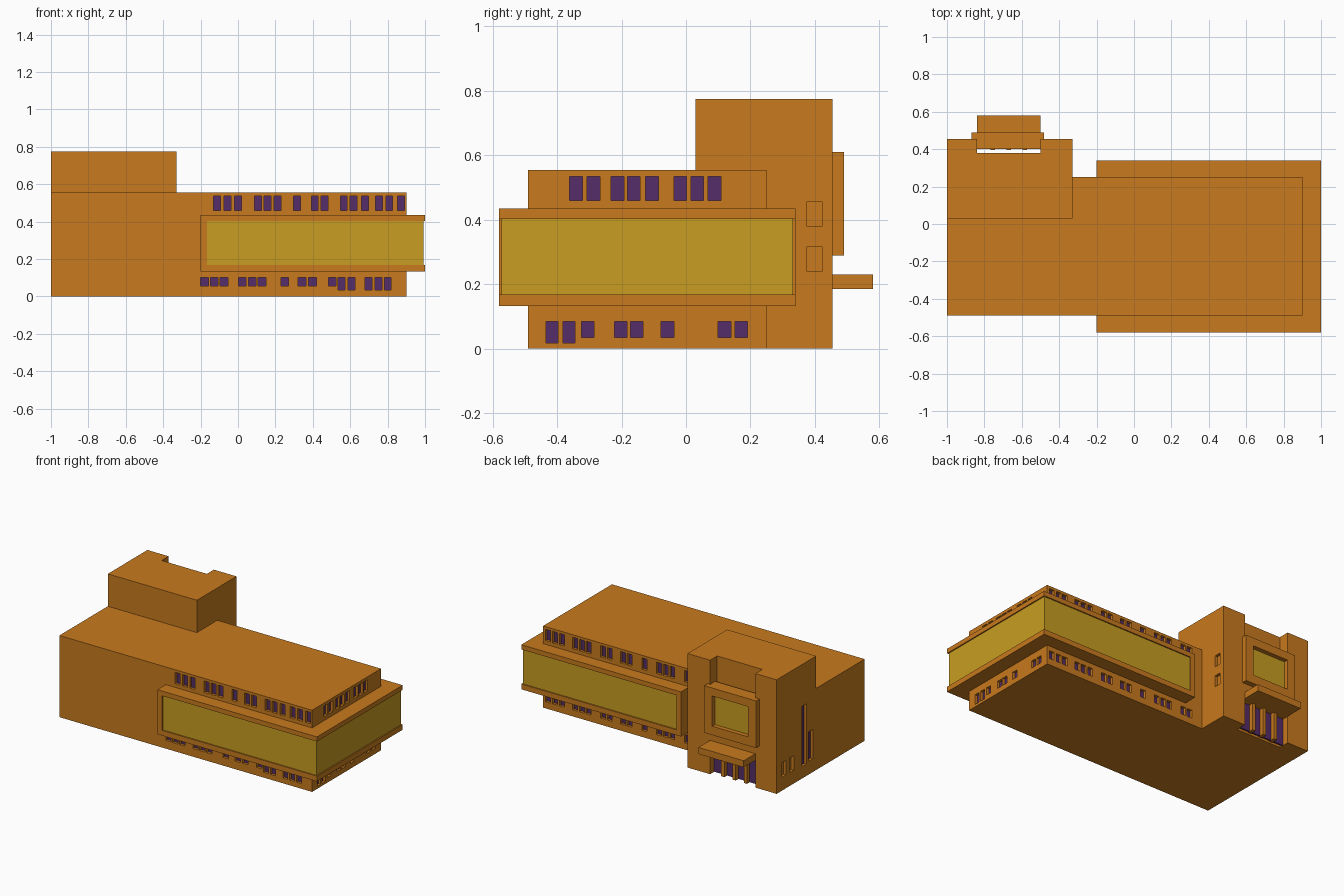
import bpy, bmesh

if "Cube" in bpy.data.objects:
    bpy.data.objects.remove(bpy.data.objects["Cube"])

def mat(name, rgb):
    m = bpy.data.materials.new(name)
    m.diffuse_color = (*rgb, 1)
    m.use_nodes = True
    m.node_tree.nodes["Principled BSDF"].inputs["Base Color"].default_value = m.diffuse_color
    return m

ORANGE = mat("orange wall", (0.58, 0.195, 0.013))
YELLOW = mat("yellow glazing", (0.58, 0.34, 0.015))
PURPLE = mat("purple window", (0.09, 0.026, 0.14))

def finish(name, bm, m):
    bmesh.ops.recalc_face_normals(bm, faces=bm.faces)
    me = bpy.data.meshes.new(name)
    bm.to_mesh(me)
    bm.free()
    me.materials.append(m)
    ob = bpy.data.objects.new(name, me)
    bpy.context.collection.objects.link(ob)
    return ob

def boxes(name, items, m):
    """One object made of boxes, each (x0, x1, y0, y1, z0, z1)."""
    bm = bmesh.new()
    for x0, x1, y0, y1, z0, z1 in items:
        vs = bmesh.ops.create_cube(bm, size=1)["verts"]
        for v in vs:
            v.co.x = x0 if v.co.x < 0 else x1
            v.co.y = y0 if v.co.y < 0 else y1
            v.co.z = z0 if v.co.z < 0 else z1
    return finish(name, bm, m)

def prism(name, pts, z0, z1, m):
    bm = bmesh.new()
    f = bm.faces.new([bm.verts.new((x, y, z0)) for x, y in pts])
    r = bmesh.ops.extrude_face_region(bm, geom=[f])
    for v in r["geom"]:
        if isinstance(v, bmesh.types.BMVert):
            v.co.z = z1
    return finish(name, bm, m)

# Main hall with entrance notch, and the tower above the entrance
notch = [(-.33, .455), (-.5, .455), (-.5, .38), (-.84, .38), (-.84, .455), (-1, .455)]
hall = prism("main_hall", [(-1, -.49), (.9, -.49), (.9, .25), (-.33, .25)] + notch, 0, .555, ORANGE)
prism("tower", [(-1, .03), (-.33, .03)] + notch, .555, .775, ORANGE)

# Recessed windows: collect cutters and purple panes
cuts, panes = [], []

def window(side, u0, u1, z0, z1, pane=True, d=0.02):
    pos, axis, sign = {"front": (-.49, 1, -1), "back": (.25, 1, 1), "right": (.9, 0, 1),
                       "left": (-1, 0, -1), "tower_right": (-.33, 0, 1)}[side]
    def slab(a, b, g):
        lo, hi = sorted((pos + sign * a, pos + sign * b))
        u = (u0 - g, u1 + g)
        n = (lo, hi)
        return (*(n + u if axis == 0 else u + n), z0 - g, z1 + g)
    cuts.append(slab(-d, .02, 0))
    if pane:
        panes.append(slab(-d - .004, -d + .002, 0))

W = .037
for x in (-.13, -.075, -.018, .088, .14, .193, .297, .392, .445, .547, .6, .66, .735, .79, .852):
    window("front", x, x + W, .46, .537)
for x in (-.2, -.148, -.095, .003, .055, .108, .23, .322, .378, .484):
    window("front", x, x + W + .004, .055, .1)
for x in (.535, .588, .68, .732, .782):
    window("front", x, x + W, .035, .1)
for y in (-.362, -.307, -.233, -.182, -.126, -.038, .015, .068):
    window("right", y, y + .04, .46, .535)
for y in (-.434, -.382):
    window("right", y, y + W, .017, .085)
for y in (-.325, -.222, -.172, -.077, .1, .152):
    window("right", y, y + W + .002, .035, .085)
for x in (-.25, -.2, -.09, -.04, .01, .12, .23, .28, .38, .43, .54, .59, .64, .74, .79, .845):
    window("back", x, x + W, .46, .537)
    window("back", x, x + W, .045, .1)
for z in (.24, .38):
    window("tower_right", .375, .422, z, z + .077, False)
for y in (.27, .355):
    window("left", y, y + .04, .09, .19, False)
window("left", .135, .18, .08, .49)
window("left", .065, .11, .09, .29)

cutter = boxes("window_cutter", cuts, ORANGE)
cutter.hide_render = True
mod = hall.modifiers.new("windows", "BOOLEAN")
mod.operation = "DIFFERENCE"
mod.solver = "EXACT"
mod.object = cutter
bpy.context.view_layer.objects.active = hall
bpy.ops.object.modifier_apply(modifier=mod.name)
bpy.data.objects.remove(cutter)
boxes("window_panes", panes, PURPLE)

# Projecting glazed gallery: two slabs, end frame and glass
boxes("gallery_frame", [(-.2, 1, -.58, .34, .132, .168), (-.2, 1, -.58, .34, .403, .435),
                        (-.2, -.165, -.58, .34, .168, .403)], ORANGE)
boxes("gallery_glass", [(-.165, .992, -.572, .332, .168, .403)], YELLOW)

# Framed picture window over the entrance
boxes("entrance_frame", [(-.87, -.81, .455, .49, .29, .61), (-.54, -.48, .455, .49, .29, .61),
                         (-.81, -.54, .455, .49, .29, .35), (-.81, -.54, .455, .49, .555, .61),
                         (-.84, -.5, .4, .455, .23, .61)], ORANGE)
boxes("entrance_glass", [(-.81, -.54, .452, .46, .35, .555)], YELLOW)

# Canopy, doors and door posts
boxes("canopy", [(-.84, -.5, .4, .58, .185, .23)], ORANGE)
boxes("doors", [(-.84, -.5, .402, .411, 0, .185)], PURPLE)
boxes("door_posts", [(x - .012, x + .012, .396, .44, 0, .185) for x in (-.755, -.67, -.585)], ORANGE)
